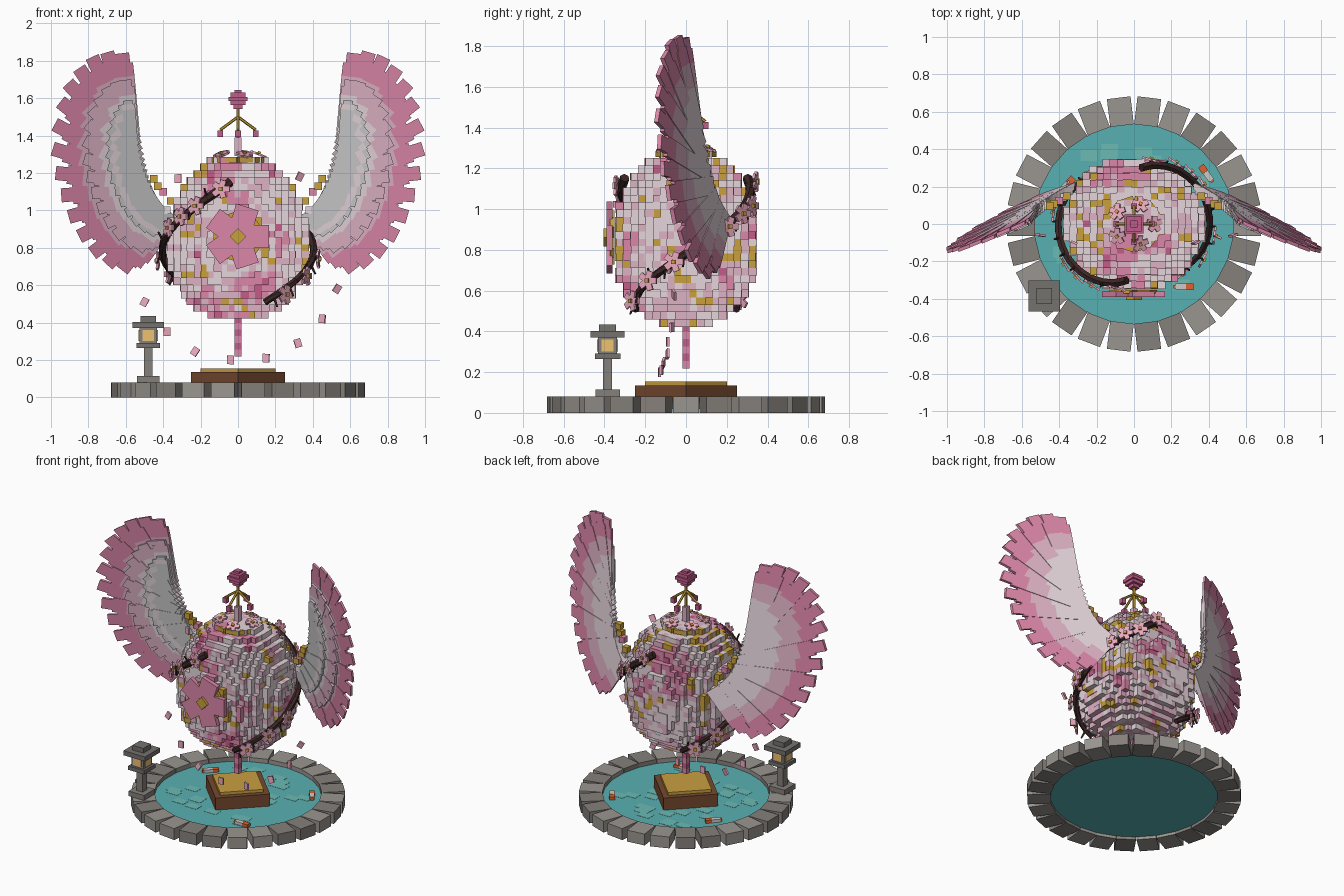
import bpy, bmesh, math, random
from mathutils import Matrix, Vector, noise

if "Cube" in bpy.data.objects:
    bpy.data.objects.remove(bpy.data.objects["Cube"])

random.seed(4)
COL = dict(pale='E6D6DC', blush='DDB2C4', pink='DB86A8', rose='C25C88', gold='C9A13C', white='C9C9C6',
           bark='3A2624', stone='9A9590', stone2='85807B', slate='74726F', wood='75492F', brass='C9A040',
           teal='58B0B2', teal2='6DBBB4', glow='EFC272', orange='E2602C', petal='EBA9BE')
MATS = {}


def mat(name):
    if name not in MATS:
        m = bpy.data.materials.new(name)
        rgb = [int(COL[name][i:i + 2], 16) / 255 for i in (0, 2, 4)]
        m.diffuse_color = [((c + .055) / 1.055) ** 2.4 for c in rgb] + [1]
        m.use_nodes = True
        m.node_tree.nodes["Principled BSDF"].inputs["Base Color"].default_value = m.diffuse_color
        MATS[name] = m
    return MATS[name]


class Part:
    """Collects coloured boxes and prisms in one mesh object."""
    def __init__(self, name):
        self.name, self.bm, self.cols = name, bmesh.new(), []

    def paint(self, faces, col):
        if col not in self.cols:
            self.cols.append(col)
        for f in faces:
            f.material_index = self.cols.index(col)

    def box(self, loc, size, col, rot=None):
        m = Matrix.Translation(loc) @ (rot or Matrix()) @ Matrix.Diagonal((*size, 1))
        vs = bmesh.ops.create_cube(self.bm, size=1, matrix=m)['verts']
        self.paint({f for v in vs for f in v.link_faces}, col)

    def cyl(self, a, b, r, col, n=6, r2=None):
        a, b = Vector(a), Vector(b)
        m = Matrix.Translation((a + b) / 2) @ (b - a).to_track_quat('Z', 'Y').to_matrix().to_4x4()
        vs = bmesh.ops.create_cone(self.bm, cap_ends=True, segments=n, radius1=r, radius2=r if r2 is None else r2,
                                   depth=(b - a).length, matrix=m)['verts']
        self.paint({f for v in vs for f in v.link_faces}, col)

    def prism(self, front, back, col):
        f, b = [[self.bm.verts.new(p) for p in loop] for loop in (front, back)]
        n = len(f)
        fs = [self.bm.faces.new(f), self.bm.faces.new(b[::-1])]
        fs += [self.bm.faces.new((f[i], b[i], b[(i + 1) % n], f[(i + 1) % n])) for i in range(n)]
        self.paint(fs, col)

    def flower(self, loc, normal, r, col='petal', heart='gold'):
        base = Vector(normal).to_track_quat('Z', 'Y').to_matrix().to_4x4()
        for k in range(5):
            rot = base @ Matrix.Rotation(k * math.tau / 5, 4, 'Z')
            self.box(Vector(loc) + rot @ Vector((r * .58, 0, 0)), (r * .8, r * .62, .012), col, rot)
        self.box(Vector(loc) + base @ Vector((0, 0, .008)), (r * .4, r * .4, .016), heart, base)

    def done(self):
        bmesh.ops.recalc_face_normals(self.bm, faces=self.bm.faces)
        me = bpy.data.meshes.new(self.name)
        self.bm.to_mesh(me)
        self.bm.free()
        for c in self.cols:
            me.materials.append(mat(c))
        bpy.context.collection.objects.link(bpy.data.objects.new(self.name, me))


def rz(a):
    return Matrix.Rotation(a, 4, 'Z')


# pond: stone rim, water and stepped plinth
rim = Part('stone_rim')
for i in range(26):
    a = i * math.tau / 26
    rim.box((.605 * math.cos(a), .605 * math.sin(a), .04), (.15, .127, .08), random.choice(['stone', 'stone2']), rz(a))
rim.done()
water = Part('pond_water')
water.cyl((0, 0, .02), (0, 0, .05), .535, 'teal', 32)
for i in range(26):
    a, r = random.uniform(0, math.tau), random.uniform(.2, .44)
    water.box((r * math.cos(a), r * math.sin(a), .05), (.09, .06, .003), 'teal2')
water.done()
plinth = Part('plinth')
plinth.cyl((0, 0, .04), (0, 0, .135), .25, 'wood', 4)
plinth.cyl((0, 0, .135), (0, 0, .155), .2, 'brass', 4)
plinth.done()

# pond fish
fish = Part('pond_fish')
for x, y, a in ((.38, .28, 2.2), (.28, -.335, 0), (-.35, .22, .8)):
    for dx, sx, sy, c in ((-.03, .055, .032, 'white'), (.018, .04, .036, 'orange'), (-.062, .014, .02, 'orange')):
        fish.box(Vector((x, y, .06)) + rz(a) @ Vector((dx, 0, 0)), (sx, sy, .022), c, rz(a))
fish.done()

# stone lantern
lamp = Part('stone_lantern')
for z0, z1, w, c in ((.08, .115, .12, 'stone2'), (.115, .265, .046, 'stone2'), (.265, .292, .125, 'slate'),
                     (.292, .37, .095, 'stone2'), (.37, .402, .168, 'slate'), (.402, .435, .085, 'slate')):
    lamp.box((-.48, -.385, (z0 + z1) / 2), (w, w, z1 - z0), c)
for s in ((.06, .104), (.104, .06)):
    lamp.box((-.48, -.385, .331), (*s, .058), 'glow')
lamp.done()


# egg built of small cubes
def egg_r(z):
    u = abs(z - .8) / (.385 if z < .8 else .5)
    return .375 * max(0, 1 - u ** 2.2) ** (1 / 2.2)


V = .036
def inside(i, j, k):
    z = .44 + k * V
    return math.hypot(i * V, j * V * 1.06) < egg_r(z)


egg = Part('egg_body')
for k in range(-1, 26):
    for i in range(-11, 12):
        for j in range(-11, 12):
            if not inside(i, j, k):
                continue
            nb = [(1, 0, 0), (-1, 0, 0), (0, 1, 0), (0, -1, 0), (0, 0, 1), (0, 0, -1)]
            if all(inside(i + a, j + b, k + c) for a, b, c in nb):
                continue
            p = Vector((i * V, j * V, .44 + k * V))
            n1, n2, t = noise.noise(p * 5), noise.noise(p * 7 + Vector((9, 3, 1))), random.random()
            col = 'pale'
            if n1 > .22:
                col = 'pink' if t < .6 else 'rose' if t < .75 else 'blush'
            elif n2 > .25 and t < .6 or t < .05:
                col = 'gold'
            elif t > .72 or p.z < .56 and t > .4:
                col = 'blush'
            s = V * random.choice((1, 1, 1.12, 1.3))
            egg.box(p, (s, s, V), col)
egg.done()
stem = Part('egg_stem')
for k in range(6):
    stem.box((0, 0, .237 + k * .036), (.036, .036, .036), 'rose' if k % 2 else 'pink')
stem.done()

# front blossom medallion
med = Part('front_medallion')
for k in range(5):
    for ang, rad, size, y, c in ((k * 72, .1, (.13, .03, .125), -.375, 'pink'), (k * 72 + 36, .08, (.1, .02, .06), -.362, 'gold')):
        rot = Matrix.Rotation(-math.radians(ang), 4, 'Y')
        med.box(Vector((0, y, .86)) + rot @ Vector((rad, 0, 0)), size, c, rot)
med.box((0, -.375, .86), (.12, .028, .12), 'pink')
med.box((0, -.393, .86), (.062, .026, .062), 'gold', Matrix.Rotation(math.pi / 4, 4, 'Y'))
med.done()

# crown wreath and bud finial
crown = Part('crown_finial')
for k in range(10):
    a = k * math.tau / 10
    crown.box((.13 * math.cos(a), .13 * math.sin(a), 1.27), (.03, .08, .03), 'gold', rz(a))
    if k % 2 == 0:
        crown.flower((.11 * math.cos(a), .11 * math.sin(a), 1.3), (math.cos(a) * .4, math.sin(a) * .4, 1), .045)
crown.box((0, 0, 1.34), (.036, .036, .1), 'blush')
crown.cyl((0, 0, 1.38), (0, 0, 1.56), .009, 'gold')
for k in range(4):
    c, s = math.cos(k * math.pi / 2), math.sin(k * math.pi / 2)
    crown.cyl((0, 0, 1.5), (.095 * c, .095 * s, 1.43), .008, 'gold')
    crown.box((.095 * c, .095 * s, 1.41), (.03, .03, .035), 'rose')
for z, w in ((1.552, .05), (1.574, .082), (1.596, .1), (1.618, .078), (1.633, .04)):
    crown.box((0, 0, z), (w, w, .022), 'rose')
crown.done()

# two blossoming branches spiralling round the egg
for name, turn in (('branch_right', 0), ('branch_left', math.pi)):
    br = Part(name)
    pts = []
    for i in range(23):
        t = i / 22
        a, z = math.radians(82 - 142 * t) + turn, 1.15 - .64 * t
        r = egg_r(z) + .03
        pts.append(Vector((r * math.cos(a), r * math.sin(a) * .97, z)))
    for i, (p, q) in enumerate(zip(pts, pts[1:])):
        d = (q - p).normalized() * .006
        br.cyl(p - d, q + d, .024 - .0003 * i, 'bark')
        out = Vector((p.x, p.y, 0)).normalized()
        if i % 2:
            up = Vector((0, 0, random.choice((-1, 1))))
            br.cyl(p, p + out * .03 + up * .055, .009, 'bark', 5, .005)
        if i in (1, 4, 6, 8, 14, 17, 20):
            br.flower(p + out * .032 + Vector((0, 0, random.uniform(-.02, .02))), out, .05)
    br.done()

# wings: layered fans of feathers lying in a tilted plane
TIPS = [(.62, 1.84), (.7, 1.845), (.78, 1.82), (.85, 1.76), (.91, 1.68), (.95, 1.58), (.98, 1.46), (.99, 1.33),
        (.975, 1.2), (.945, 1.08), (.905, .965), (.85, .86), (.78, .77), (.7, .71), (.62, .68), (.55, .71)]


def feather(part, side, b, tip, off, w, cols):
    d = tip - b
    n = Vector((-d.y, d.x)).normalized()

    def at(t, h, o):
        q = b + d * t + n * h
        return (side * q.x, .1 - .46 * (q.x - .6) - .087 * (q.y - .68) + o, q.y)
    stops = ((0, .45, .85, .95), (.45, .7, .95, 1), (.7, .87, 1, 1), (.87, 1, .72, .72))
    for (t0, t1, w0, w1), c in zip(stops, cols):
        loop = [(t0, -w * w0), (t1, -w * w1), (t1, w * w1), (t0, w * w0)]
        part.prism([at(t, h, off - .01) for t, h in loop], [at(t, h, off + .01) for t, h in loop], c)


for name, side in (('wing_right', 1), ('wing_left', -1)):
    wing = Part(name)
    layers = ((1, .0, .052, ('pale', 'blush', 'pink', 'pink')), (.66, -.02, .045, ('pale', 'pale', 'blush', 'blush')),
              (.4, -.038, .036, ('white', 'white', 'pale', 'white')))
    for reach, off, w, cols in layers:
        for i, tip in enumerate(TIPS):
            t = i / (len(TIPS) - 1)
            b = Vector((.57, 1.42)) * (1 - t) ** 2 + Vector((.52, 1.12)) * 2 * t * (1 - t) + Vector((.35, .98)) * t * t
            feather(wing, side, b, b + (Vector(tip) - b) * reach, off + .004 * (i % 2) + .0002 * i, w, cols)
    # jewelled shoulder
    for x, z, c in ((.36, 1.05, 'gold'), (.4, 1.1, 'pink'), (.43, 1.13, 'gold'), (.45, 1.17, 'gold'), (.38, 1.0, 'pale')):
        wing.box((side * x, .07 - .46 * (x - .6) - .087 * (z - .68), z), (.04, .04, .04), c)
    wing.done()

# drifting petals
drift = Part('drifting_petals')
for x, y, z in ((-.32, -.1, 1.17), (.33, -.1, 1.18), (.53, -.06, .58), (-.5, -.06, .51), (-.38, -.09, .35), (-.23, -.11, .245),
                (-.04, -.13, .2), (.15, -.12, .21), (.32, -.09, .29), (.45, -.07, .42), (.38, -.08, .71), (-.1, .06, 1.22)):
    rot = Matrix.Rotation(random.uniform(-.6, .6), 4, 'Y') @ rz(random.uniform(-.5, .5))
    drift.box((x, y, z), (.036, .012, .046), 'petal', rot)
drift.done()
